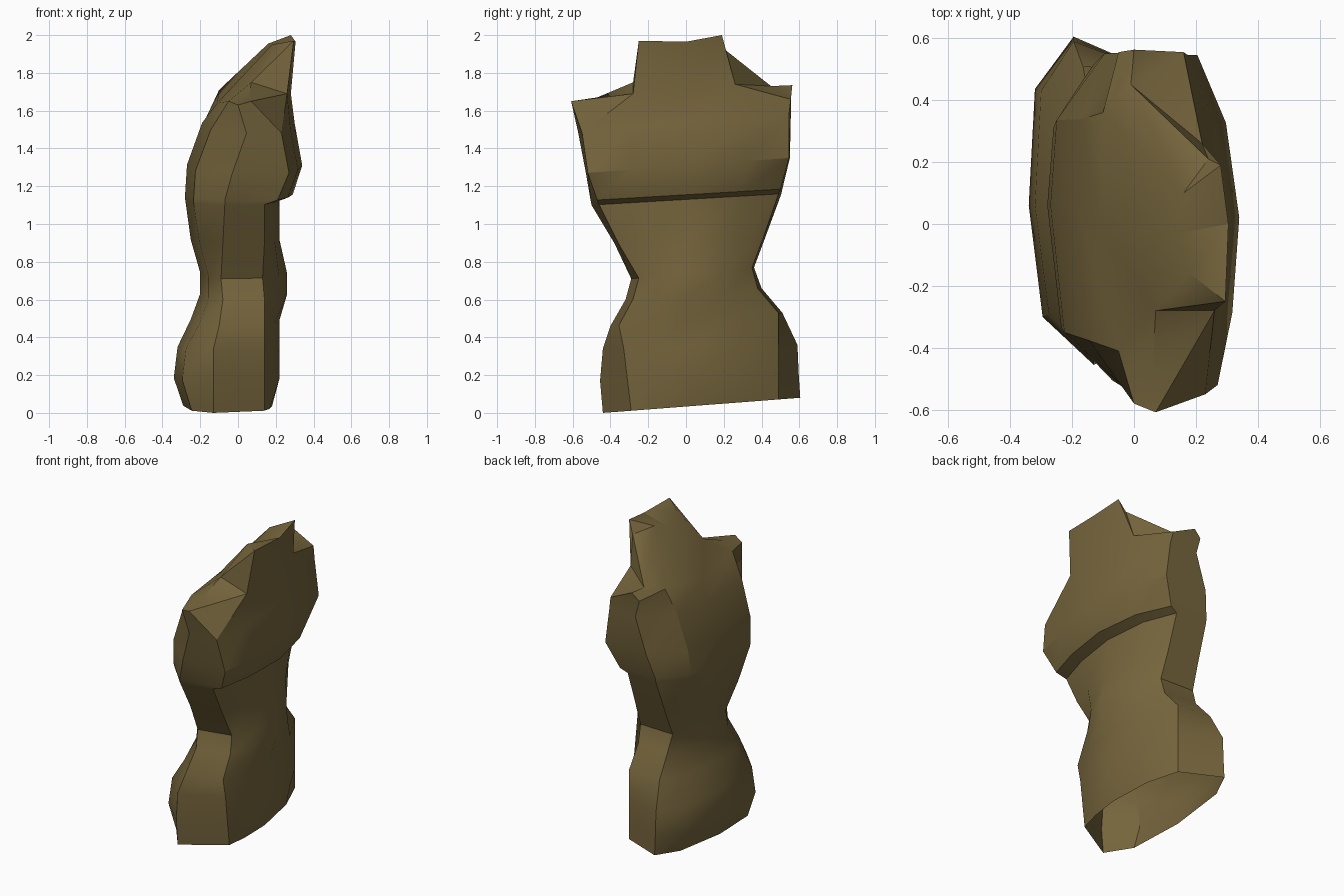
import bpy, bmesh, math

olive = bpy.data.materials.new("olive_brown")
olive.diffuse_color = (0.18, 0.13, 0.046, 1)

# Section levels: z at -y side, z at +y side, y min, y max, back x, chest x,
# side crease x, chest corner at -y (x, y), chest corner at +y (x, y)
levels = [
    (0.00, 0.08, -0.44, 0.605, -0.29, 0.18, -0.13, 0.14, -0.29, 0.07, 0.49),
    (0.17, 0.20, -0.455, 0.597, -0.34, 0.22, -0.13, 0.14, -0.31, 0.07, 0.49),
    (0.34, 0.36, -0.44, 0.59, -0.32, 0.22, -0.13, 0.14, -0.33, 0.07, 0.49),
    (0.46, 0.53, -0.40, 0.51, -0.25, 0.22, -0.10, 0.14, -0.355, 0.07, 0.49),
    (0.60, 0.66, -0.32, 0.40, -0.20, 0.26, -0.08, 0.14, -0.28, 0.08, 0.38),
    (0.71, 0.77, -0.29, 0.36, -0.20, 0.26, -0.09, 0.13, -0.25, 0.085, 0.35),
    (0.90, 0.93, -0.38, 0.42, -0.25, 0.22, -0.08, 0.14, -0.36, 0.08, 0.41),
    (1.10, 1.16, -0.50, 0.505, -0.28, 0.22, -0.07, 0.14, -0.46, 0.08, 0.49),
    (1.125, 1.185, -0.505, 0.51, -0.28, 0.29, -0.07, 0.21, -0.47, 0.13, 0.50),
    (1.27, 1.35, -0.53, 0.55, -0.27, 0.34, -0.03, 0.27, -0.52, 0.205, 0.545),
    (1.48, 1.58, -0.57, 0.555, -0.19, 0.30, 0.045, 0.23, -0.55, 0.175, 0.545),
]


def section(bm, row):
    """Ten-sided torso section, tilted slightly across its width."""
    zl, zr, yl, yr, xb, xf, s, xl, fl, xr, fr = row
    hip = zl < 0.4
    pts = [(xb + 0.045, yl * 0.66), (s, yl), (xl, fl),
           (xl + 0.68 * (xf - xl), fl * 0.55), (xf, 0.02),
           (xr + 0.68 * (xf - xr), fr * 0.6), (xr, fr),
           (s - 0.065, yr), (xb + 0.02, yr * (0.73 if hip else 0.61)), (xb, 0.06)]
    return [bm.verts.new((x, y, zl + (zr - zl) * (y - yl) / (yr - yl)))
            for x, y in pts]


bm = bmesh.new()
rings = [section(bm, row) for row in levels]

# Shoulder line
shoulder = [(-0.05, -0.41, 1.65), (0.0, -0.58, 1.63), (0.07, -0.608, 1.65),
            (0.26, -0.28, 1.69), (0.28, 0.0, 1.69), (0.22, 0.26, 1.74),
            (0.16, 0.555, 1.66), (-0.05, 0.555, 1.69), (-0.10, 0.36, 1.71),
            (-0.11, -0.02, 1.64)]
rings.append([bm.verts.new(p) for p in shoulder])

# Skin between sections; the underside stays open
for a, b in zip(rings, rings[1:]):
    for i in range(10):
        j = (i + 1) % 10
        if b is rings[-1] and i == 2:
            bm.faces.new((a[i], b[j], b[i]))
            bm.faces.new((a[i], a[j], b[j]))
        elif b is rings[-1] and i == 5:
            bm.faces.new((a[i], a[j], b[i]))
            bm.faces.new((a[j], b[j], b[i]))
        else:
            bm.faces.new((a[i], a[j], b[j], b[i]))

# Neck: front rim, hollow behind it, and low points on both shoulders
bl, s1l, s2l, fl, f0, fr, s2r, s1r, br, b0 = rings[-1]
nl, n0, nr, rl, rr, dent, low_l, low_r, rim_r, tip_r, mid_l = [bm.verts.new(p) for p in (
    (0.295, -0.25, 1.97), (0.305, 0.0, 1.965), (0.28, 0.19, 2.0),
    (0.18, -0.16, 1.95), (0.16, 0.10, 1.955), (0.14, -0.03, 1.90),
    (0.07, -0.28, 1.75), (-0.01, 0.45, 1.73), (0.24, 0.21, 1.92),
    (0.0, 0.563, 1.735), (0.06, -0.47, 1.67))]
for f in [(fl, f0, n0, nl), (f0, fr, nr, n0),
          (n0, nr, rr), (n0, rr, dent), (n0, dent, rl), (n0, rl, nl),
          (rr, b0, dent), (dent, b0, rl), (rr, br, b0),
          (nr, rim_r, rr), (rim_r, low_r, rr), (nr, fr, rim_r), (rim_r, fr, low_r),
          (rr, low_r, br), (low_r, tip_r, br), (tip_r, s1r, br),
          (fr, s2r, low_r), (low_r, s2r, tip_r), (s2r, s1r, tip_r),
          (nl, rl, low_l), (rl, b0, low_l), (fl, nl, low_l),
          (low_l, b0, bl), (low_l, bl, mid_l), (bl, s1l, mid_l),
          (mid_l, s1l, s2l), (mid_l, s2l, fl), (low_l, mid_l, fl)]:
    bm.faces.new(f)

bmesh.ops.recalc_face_normals(bm, faces=bm.faces)
mesh = bpy.data.meshes.new("torso")
bm.to_mesh(mesh)
bm.free()
mesh.materials.append(olive)
torso = bpy.data.objects.new("torso", mesh)
bpy.context.collection.objects.link(torso)
bpy.context.view_layer.objects.active = torso
torso.select_set(True)
bpy.ops.object.shade_smooth_by_angle(angle=math.radians(30))
